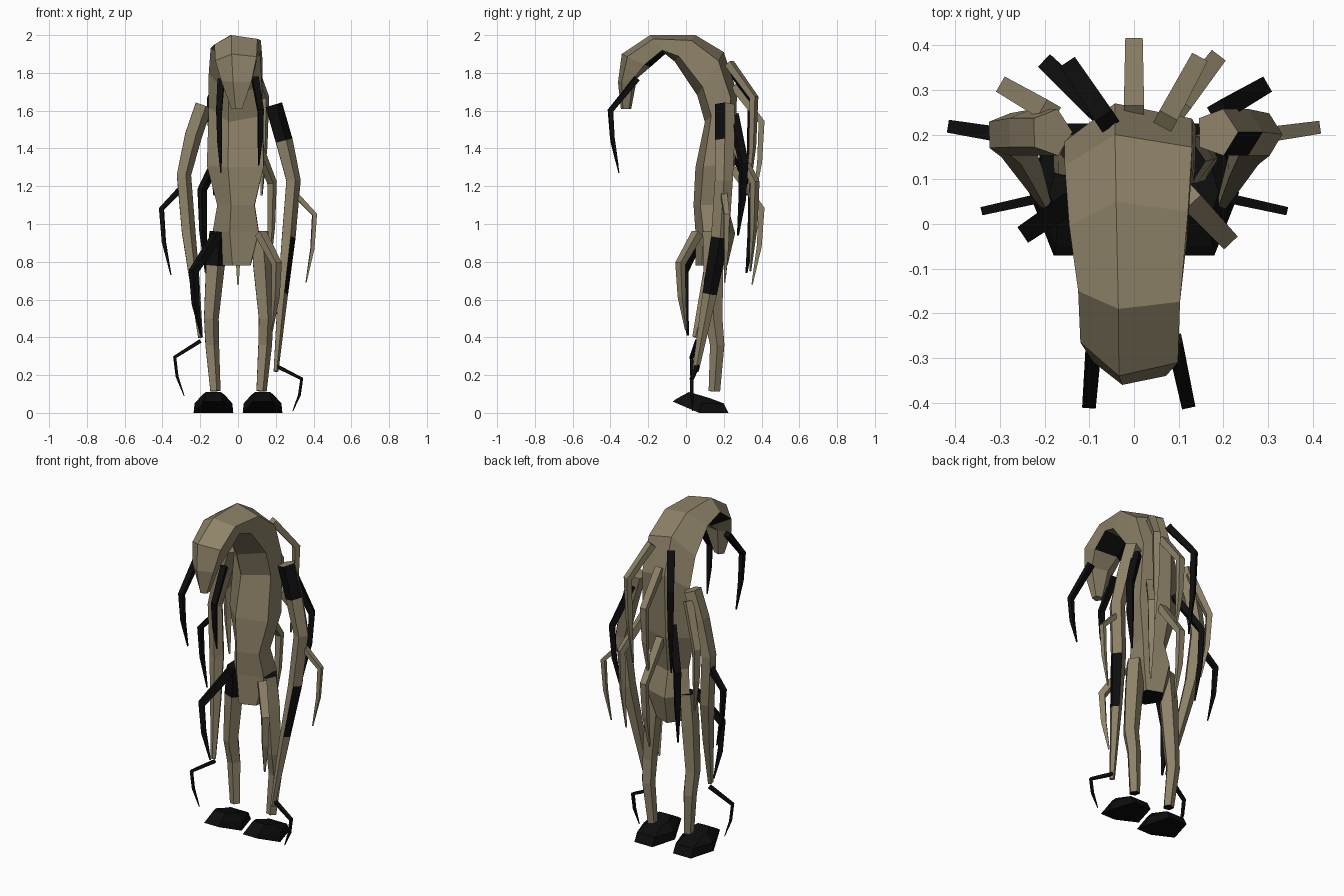
import bpy, bmesh, math
from mathutils import Vector

if "Cube" in bpy.data.objects:
    bpy.data.objects.remove(bpy.data.objects["Cube"])


def material(name, col):
    m = bpy.data.materials.new(name)
    m.diffuse_color = (*col, 1)
    m.use_nodes = True
    m.node_tree.nodes["Principled BSDF"].inputs["Base Color"].default_value = m.diffuse_color
    return m


SKIN = material("khaki skin", (0.27, 0.225, 0.14))
BLACK = material("black", (0.004, 0.004, 0.004))


def loft(name, rings, mats, dark=None):
    """Skin a list of point rings; dark(segment, normal) picks black faces."""
    bm = bmesh.new()
    vs = [[bm.verts.new(p) for p in r] for r in rings]
    n = len(rings[0])
    seg = {}
    for i in range(len(vs) - 1):
        for j in range(n):
            k = (j + 1) % n
            seg[bm.faces.new((vs[i][j], vs[i][k], vs[i + 1][k], vs[i + 1][j]))] = i
    seg[bm.faces.new(vs[0])] = -1
    seg[bm.faces.new(vs[-1])] = 99
    bmesh.ops.recalc_face_normals(bm, faces=bm.faces[:])
    if dark:
        for f, i in seg.items():
            f.material_index = int(dark(i, f.normal))
    me = bpy.data.meshes.new(name)
    bm.to_mesh(me)
    bm.free()
    for m in mats:
        me.materials.append(m)
    ob = bpy.data.objects.new(name, me)
    bpy.context.collection.objects.link(ob)
    return ob


def tube(name, pts, radii, side, n, mats, dark=None, spin=0.0):
    """Tapered tube along pts; side is the fixed width axis, radii are (width, depth)."""
    pts = [Vector(p) for p in pts]
    rings = []
    for i, p in enumerate(pts):
        d = (pts[min(i + 1, len(pts) - 1)] - pts[max(i - 1, 0)]).normalized()
        u = (side - d * side.dot(d)).normalized()
        v = d.cross(u)
        a, b = radii[i]
        ang = [spin + j * math.tau / n for j in range(n)]
        rings.append([p + u * a * math.cos(t) + v * b * math.sin(t) for t in ang])
    return loft(name, rings, mats, dark)


# Hunched body: outer (y, z), inner (y, z), half width, from head tip to hips
BODY = [
    ((-.345, 1.61), (-.29, 1.61), .03), ((-.36, 1.75), (-.26, 1.77), .085),
    ((-.34, 1.90), (-.19, 1.83), .115), ((-.19, 2.0), (-.11, 1.90), .12),
    ((.05, 2.0), (-.06, 1.86), .14), ((.20, 1.91), (.06, 1.68), .15),
    ((.27, 1.70), (.10, 1.54), .15), ((.26, 1.32), (.05, 1.30), .16),
    ((.22, 1.10), (.04, 1.10), .105), ((.26, .95), (.05, .96), .13),
    ((.22, .78), (.05, .78), .08)]
SECTION = [(-.25, 0), (.9, .2), (.88, .8), (-.3, 1), (-1, .5)]
rings = []
for o, i, w in BODY:
    rings.append([(s * w - .005, o[0] + (i[0] - o[0]) * t, o[1] + (i[1] - o[1]) * t)
                  for s, t in SECTION])
loft("body", rings, [SKIN, BLACK],
     lambda s, nrm: s == 99 or (s == 2 and nrm.z < -.5))

Y = Vector((0, 1, 0))
for sx, side, tip in ((-1, "left", .40), (1, "right", .22)):
    # Long hanging arm
    dz = 0 if sx < 0 else -.03
    tube(side + "_arm",
         [(sx * .185, .205, 1.63), (sx * .24, .205, 1.47 + dz), (sx * .29, .2, 1.26 + dz),
          (sx * .265, .18, .96 + dz), (sx * .235, .125, (.96 + tip) / 2 + .04),
          (sx * .2, .05, tip)],
         [(.055, .05), (.055, .05), (.05, .042), (.05, .04), (.04, .03), (.018, .014)],
         Y, 5, [SKIN, BLACK],
         lambda s, nrm, q=sx: q > 0 and ((s == 0 and nrm.y < -.3) or (s == 3 and nrm.x > .5)),
         .3)
    # Leg
    tube(side + "_leg",
         [(sx * .11, .14, .96), (sx * .125, .145, .78), (sx * .145, .145, .5),
          (sx * .14, .165, .36), (sx * .122, .15, .115)],
         [(.055, .05), (.055, .055), (.05, .043), (.04, .04), (.032, .03)],
         Y, 5, [SKIN, BLACK],
         lambda s, nrm, q=sx: s == 99 or (s == -1) or (s == 0 and q < 0 and nrm.y < -.5),
         .3)
    # Tilted wedge foot: sole outline rising to a small top plate
    c = sx * .13
    sole = [(-.075, .06, .0), (-.105, .09, 0), (-.06, .225, 0), (.06, .225, 0),
            (.1, .09, 0), (.06, -.03, .035), (0, -.08, .065), (-.06, -.03, .035)]
    mid = [(x * 1.04, y, z + .04) for x, y, z in sole]
    sole = [(-.105, .07, 0)] + sole[2:4] + [(.105, .07, 0)] + [(.05, -.07, .06), (-.05, -.07, .06)]
    mid = [(-.1, .08, .05), (-.06, .2, .05), (.06, .2, .05), (.1, .08, .05),
           (.045, -.05, .075), (-.045, -.05, .075)]
    top = [(-.06, .07, .095), (-.045, .12, .08), (.045, .12, .08), (.06, .07, .095),
           (.04, .015, .11), (-.04, .015, .11)]
    loft(side + "_foot", [[(x + c, y, z) for x, y, z in r] for r in (sole, mid, top)], [BLACK])

# Bent tendrils: base, knee, tip, colour
T = [
    ("head", (-.09, -.27, 1.76), (-.1, -.40, 1.60), (-.09, -.355, 1.27), BLACK),
    ("head", (.09, -.26, 1.77), (.12, -.40, 1.60), (.11, -.36, 1.31), BLACK),
    ("elbow", (-.30, .2, 1.19), (-.405, .217, 1.08), (-.355, .21, .73), BLACK),
    ("elbow", (.30, .2, 1.16), (.405, .215, 1.05), (.36, .205, .69), SKIN),
    ("wrist", (-.2, .06, .38), (-.335, .03, .295), (-.285, .035, .09), BLACK),
    ("wrist", (.2, .06, .25), (.337, .03, .18), (.29, .035, .01), BLACK),
    ("hip", (-.11, .07, .94), (-.235, -.015, .75), (-.195, .01, .41), BLACK),
    ("hip", (.12, .06, .95), (.205, -.03, .79), (.18, 0, .44), SKIN),
    ("shoulder", (-.19, .25, 1.58), (-.285, .305, 1.33), (-.25, .275, .94), SKIN),
    ("shoulder", (.19, .25, 1.57), (.285, .305, 1.32), (.245, .275, .94), BLACK),
    ("back", (-.08, .25, 1.40), (-.19, .355, 1.18), (-.17, .32, .74), BLACK),
    ("back", (.1, .26, 1.42), (.18, .365, 1.22), (.165, .34, .75), SKIN),
    ("nape", (-.06, .23, 1.84), (-.14, .35, 1.66), (-.125, .32, 1.15), BLACK),
    ("nape", (.07, .23, 1.85), (.14, .36, 1.67), (.125, .33, 1.15), SKIN),
    ("spine", (0, .25, 1.73), (0, .40, 1.54), (0, .36, 1.12), SKIN),
    ("spine", (0, .24, 1.30), (0, .40, 1.08), (0, .35, .68), SKIN)]
thick = {"wrist": .55, "elbow": .85, "head": .9, "hip": 1.25}
for i, (nm, a, b, c, mat) in enumerate(T):
    a, b, c = Vector(a), Vector(b), Vector(c)
    low = Vector((b.x + (c.x - b.x) * .25, b.y + (c.y - b.y) * .25, (b.z + c.z) / 2))
    out = b - a
    side = Vector((out.y, -out.x, 0)).normalized()
    k = thick.get(nm, 1.15)
    tube(f"{nm}_tendril_{i}", [a, b, low, c],
         [(r * k, r * k * .85) for r in (.028, .024, .019, .005)],
         side, 4, [mat], None, math.pi / 4)
